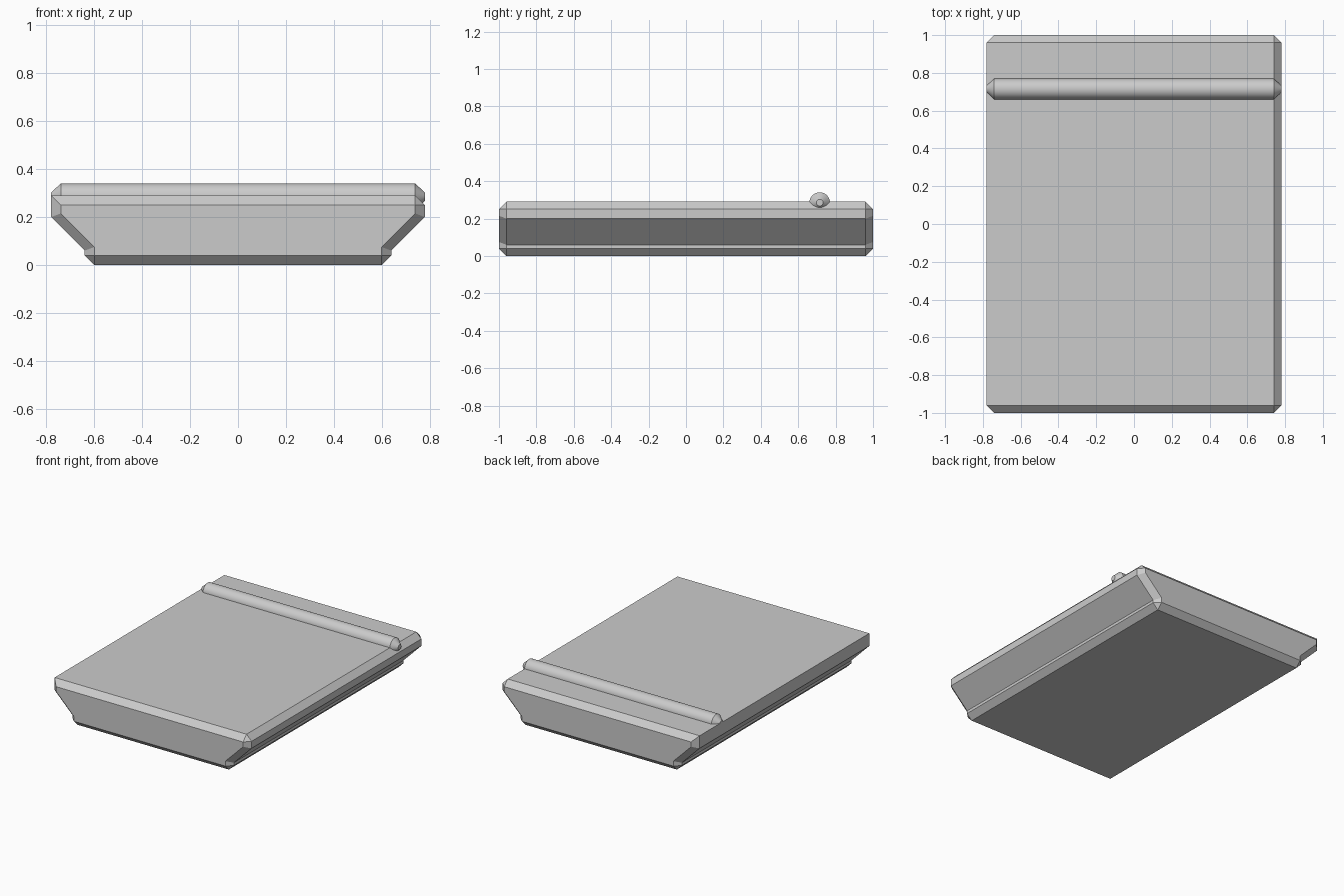
import bpy, bmesh, math
from mathutils import Matrix

cube = bpy.data.objects.get("Cube")
if cube:
    bpy.data.objects.remove(cube, do_unlink=True)

grey = bpy.data.materials.new("light_grey")
grey.use_nodes = True
colour = (0.6, 0.6, 0.6, 1)
grey.diffuse_color = colour
grey.node_tree.nodes["Principled BSDF"].inputs["Base Color"].default_value = colour


def finish(bm, name):
    """Clean the mesh and turn it into an object."""
    bmesh.ops.remove_doubles(bm, verts=bm.verts, dist=0.0005)
    bmesh.ops.recalc_face_normals(bm, faces=bm.faces)
    mesh = bpy.data.meshes.new(name)
    bm.to_mesh(mesh)
    bm.free()
    mesh.materials.append(grey)
    obj = bpy.data.objects.new(name, mesh)
    bpy.context.collection.objects.link(obj)
    return obj


def loft(bm, sections):
    """Skin a list of (y, outline) sections and cap both ends."""
    rings = [[bm.verts.new((x, y, z)) for x, z in outline] for y, outline in sections]
    for a, b in zip(rings, rings[1:]):
        for i in range(len(a)):
            j = (i + 1) % len(a)
            bm.faces.new((a[i], a[j], b[j], b[i]))
    bm.faces.new(rings[0])
    bm.faces.new(rings[-1])


# Slab body: flared section, chamfered all round except the left-hand top edge
full = [(-0.60, 0), (0.60, 0), (0.64, 0.04), (0.64, 0.06), (0.78, 0.20), (0.78, 0.25),
        (0.74, 0.29), (-0.78, 0.29), (-0.78, 0.25), (-0.78, 0.20), (-0.64, 0.06), (-0.64, 0.04)]
inset = [(math.copysign(abs(x) - 0.04, x) if abs(x) in (0.64, 0.78) else x, z)
         for x, z in full]
end = [(x, 0.04 if z < 0.05 else 0.25 if z > 0.24 else z + 0.015) for x, z in inset]
bm = bmesh.new()
loft(bm, [(-1, end), (-0.96, full), (0.96, full), (1, end)])
finish(bm, "slab_body")

# Round ridge bar with tapered ends
bm = bmesh.new()


def circle(radius, sides=48):
    angles = [math.tau * i / sides for i in range(sides)]
    return [(radius * math.cos(a), radius * math.sin(a)) for a in angles]


loft(bm, [(-0.78, circle(0.018)), (-0.74, circle(0.055)),
          (0.74, circle(0.055)), (0.78, circle(0.018))])
bmesh.ops.transform(bm, matrix=Matrix.Rotation(math.pi / 2, 4, "Z"), verts=bm.verts)
bmesh.ops.translate(bm, vec=(0, 0.715, 0.285), verts=bm.verts)
bar = finish(bm, "ridge_bar")
bpy.ops.object.select_all(action="DESELECT")
bar.select_set(True)
bpy.context.view_layer.objects.active = bar
bpy.ops.object.shade_smooth_by_angle(angle=math.radians(30))
